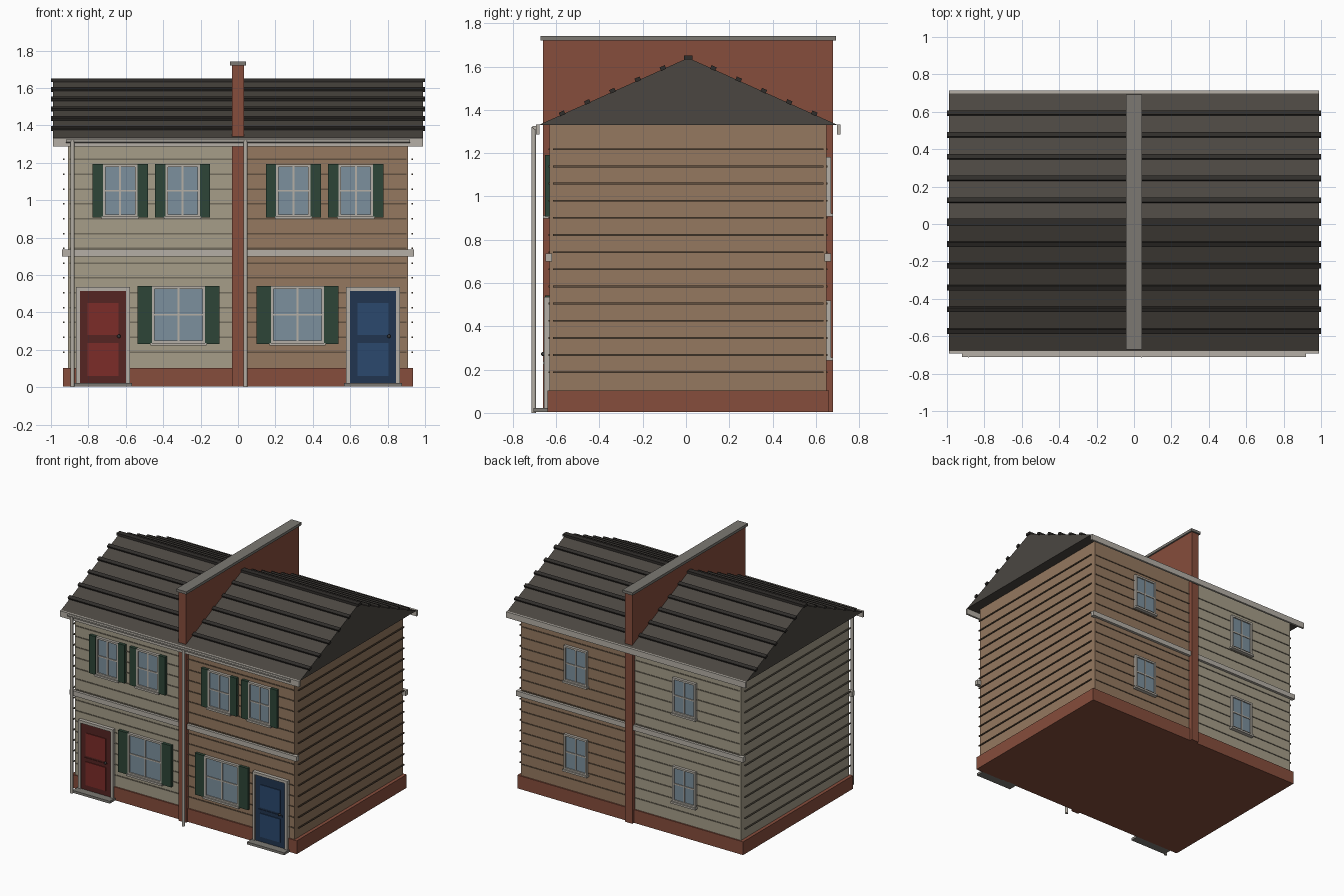
import bpy, bmesh
from math import atan2, pi
from mathutils import Matrix, Vector

if "Cube" in bpy.data.objects:
    bpy.data.objects.remove(bpy.data.objects["Cube"])

CY = 0.01            # depth centre of the building
FRONT, BACK = CY - 0.64, CY + 0.64
EAVE, RIDGE, HALF = 1.33, 1.64, 0.69


def mat(name, r, g, b):
    m = bpy.data.materials.new(name)
    m.diffuse_color = (r, g, b, 1)
    m.use_nodes = True
    m.node_tree.nodes["Principled BSDF"].inputs["Base Color"].default_value = m.diffuse_color
    return m


BEIGE = mat("beige_siding", 0.38, 0.34, 0.25)
BEIGE_D = mat("beige_shadow", 0.17, 0.15, 0.11)
TAN = mat("tan_siding", 0.30, 0.19, 0.115)
TAN_D = mat("tan_shadow", 0.12, 0.08, 0.05)
BRICK = mat("brick", 0.24, 0.075, 0.045)
ROOF = mat("roof", 0.07, 0.062, 0.053)
ROOF_D = mat("roof_course", 0.03, 0.027, 0.024)
TRIM = mat("trim", 0.46, 0.43, 0.38)
STONE = mat("stone", 0.2, 0.19, 0.17)
GLASS = mat("glass", 0.2, 0.28, 0.34)
GREEN = mat("shutter_green", 0.026, 0.06, 0.038)
RED = mat("door_red", 0.2, 0.025, 0.022)
RED_D = mat("door_red_dark", 0.09, 0.018, 0.016)
BLUE = mat("door_blue", 0.024, 0.065, 0.155)
BLUE_D = mat("door_blue_dark", 0.015, 0.035, 0.08)
METAL = mat("dark_metal", 0.04, 0.04, 0.04)


def finish(name, bm, m):
    bmesh.ops.recalc_face_normals(bm, faces=bm.faces)
    me = bpy.data.meshes.new(name)
    bm.to_mesh(me)
    bm.free()
    me.materials.append(m)
    ob = bpy.data.objects.new(name, me)
    bpy.context.collection.objects.link(ob)
    return ob


def boxes(name, m, spans, tilt=0):
    """One object made of boxes given as (x0, x1, y0, y1, z0, z1)."""
    bm = bmesh.new()
    for x0, x1, y0, y1, z0, z1 in spans:
        c = Vector(((x0 + x1) / 2, (y0 + y1) / 2, (z0 + z1) / 2))
        bmesh.ops.create_cube(bm, size=1, matrix=Matrix.Translation(c)
                              @ Matrix.Rotation(tilt, 4, 'X')
                              @ Matrix.Diagonal((abs(x1 - x0), abs(y1 - y0), z1 - z0, 1)))
    return finish(name, bm, m)


def prism(name, m, profile, x0, x1):
    """Extrude a (y, z) profile along x."""
    bm = bmesh.new()
    f = bm.faces.new([bm.verts.new((x0, y, z)) for y, z in profile])
    r = bmesh.ops.extrude_face_region(bm, geom=[f])
    bmesh.ops.translate(bm, vec=(x1 - x0, 0, 0),
                        verts=[v for v in r["geom"] if isinstance(v, bmesh.types.BMVert)])
    return finish(name, bm, m)


def tube(name, m, pts, r):
    cu = bpy.data.curves.new(name, 'CURVE')
    cu.dimensions = '3D'
    cu.bevel_depth, cu.bevel_resolution, cu.use_fill_caps = r, 2, True
    sp = cu.splines.new('POLY')
    sp.points.add(len(pts) - 1)
    for p, co in zip(sp.points, pts):
        p.co = (*co, 1)
    cu.materials.append(m)
    ob = bpy.data.objects.new(name, cu)
    bpy.context.collection.objects.link(ob)


def window(name, cx, z0, z1, w, wall, out, shutter=0):
    """Framed 2x2 window; out is -1 for the front and +1 for the back."""
    x0, x1, b = cx - w / 2, cx + w / 2, 0.014
    y, yg, ym = wall + out * 0.02, wall + out * 0.011, wall + out * 0.016
    cz = (z0 + z1) / 2
    boxes(name + "_glass", GLASS, [(x0 + b, x1 - b, wall, yg, z0 + b, z1 - b)])
    boxes(name + "_frame", TRIM, [
        (x0, x0 + b, wall, y, z0, z1), (x1 - b, x1, wall, y, z0, z1),
        (x0 + b, x1 - b, wall, y, z0, z0 + b), (x0 + b, x1 - b, wall, y, z1 - b, z1),
        (cx - 0.005, cx + 0.005, wall, ym, z0 + b, z1 - b),
        (x0 + b, x1 - b, wall, ym, cz - 0.005, cz + 0.005)])
    boxes(name + "_sill", TRIM, [(x0 - 0.006, x1 + 0.006, wall, wall + out * 0.03, z0 - 0.012, z0 + 0.002)])
    if shutter:
        sh = [(x0 - shutter, x0), (x1, x1 + shutter)]
        boxes(name + "_shutters", GREEN, [(a, c, wall, wall + out * 0.022, z0 - 0.004, z1 + 0.002) for a, c in sh])


def door(name, cx, m, dark):
    x0, x1, top, f = cx - 0.144, cx + 0.144, 0.535, 0.02
    boxes(name + "_frame", TRIM, [
        (x0, x0 + f, FRONT, FRONT - 0.026, 0.02, top), (x1 - f, x1, FRONT, FRONT - 0.026, 0.02, top),
        (x0 + f, x1 - f, FRONT, FRONT - 0.026, top - f, top)])
    boxes(name + "_slab", dark, [(x0 + f, x1 - f, FRONT, FRONT - 0.018, 0.02, top - f)])
    boxes(name + "_panels", m, [(cx - 0.083, cx + 0.083, FRONT - 0.015, FRONT - 0.023, a, b)
                                for a, b in ((0.06, 0.235), (0.28, 0.45))])
    boxes(name + "_rail", dark, [(cx - 0.1, cx + 0.1, FRONT - 0.015, FRONT - 0.022, 0.25, 0.265)])
    bm = bmesh.new()
    bmesh.ops.create_uvsphere(bm, u_segments=10, v_segments=6, radius=0.01,
                              matrix=Matrix.Translation((cx + 0.085, FRONT - 0.03, 0.272)))
    finish(name + "_knob", bm, METAL)
    boxes(name + "_step", STONE, [(x0 - 0.01, x1 + 0.01, FRONT, -0.705, 0.004, 0.022)])


# Two attached houses: walls, plinth, siding courses, storey band
rows = [0.188 + 0.0792 * i for i in range(14)]
for s, side, wall_m, row_m in ((-1, "left", BEIGE, BEIGE_D), (1, "right", TAN, TAN_D)):
    boxes(side + "_walls", wall_m, [(0, s * 0.91, FRONT, BACK, 0.05, EAVE)])
    boxes(side + "_plinth", BRICK, [(0, s * 0.935, CY - 0.65, CY + 0.65, 0.004, 0.103)])
    boxes(side + "_front_back_siding", row_m,
          [(s * 0.03, s * 0.90, y - 0.004, y + 0.004, z - 0.004, z + 0.004)
           for z in rows for y in (FRONT, BACK)])
    boxes(side + "_gable_siding", row_m,
          [(s * 0.928, s * 0.936, CY - 0.625, CY + 0.625, z - 0.004, z + 0.004) for z in rows])
    boxes(side + "_storey_band", TRIM,
          [(s * 0.03, s * 0.94, CY + k * 0.63, CY + k * 0.66, 0.70, 0.737) for k in (-1, 1)])
    # Windows
    for i, cx in enumerate((0.296, 0.63)):
        window(f"{side}_upper_window_{i}", s * cx, 0.91, 1.19, 0.185, FRONT, -1, 0.055)
    window(side + "_lower_window", s * 0.318, 0.235, 0.54, 0.285, FRONT, -1, 0.077)
    for lvl, z0 in (("lower", 0.255), ("upper", 0.918)):
        window(f"{side}_back_{lvl}_window", s * 0.45, z0, z0 + 0.265, 0.19, BACK, 1)

door("red_door", -0.722, RED, RED_D)
door("blue_door", 0.722, BLUE, BLUE_D)

# Brick party wall with coping
boxes("party_wall", BRICK, [(-0.031, 0.031, CY - 0.67, CY + 0.67, 0.004, 1.72)])
boxes("party_wall_coping", STONE, [(-0.042, 0.042, CY - 0.682, CY + 0.682, 1.72, 1.74)])

# Roof, raised courses and ridge cap
prism("roof", ROOF, [(CY - HALF, EAVE), (CY + HALF, EAVE), (CY, RIDGE)], -0.99, 0.99)
slope = atan2(RIDGE - EAVE, HALF)
for s, side in ((-1, "front"), (1, "back")):
    spans = []
    for k in range(1, 6):
        y, z = CY + s * 0.1165 * k, RIDGE - (RIDGE - EAVE) * 0.1165 * k / HALF + 0.005
        spans.append((-1, 1, y - 0.013, y + 0.013, z - 0.009, z + 0.009))
    boxes(side + "_roof_courses", ROOF_D, spans, -s * slope)
    y = CY + s * 0.695
    boxes(side + "_fascia", TRIM, [(-0.99, 0.99, y - 0.0075, y + 0.0075, 1.287, 1.331)])
boxes("ridge_cap", ROOF_D, [(-1, 1, CY - 0.02, CY + 0.02, RIDGE - 0.008, RIDGE + 0.01)])

# Gutter and downspouts
prism("gutter", TRIM, [(-0.69, 1.325), (-0.71, 1.325), (-0.707, 1.312), (-0.69, 1.305)], -0.92, 0.92)
for name, x in (("left_downspout", -0.885), ("middle_downspout", 0.04)):
    tube(name, TRIM, [(x, -0.703, 1.32), (x, -0.703, 0.0)], 0.011)
